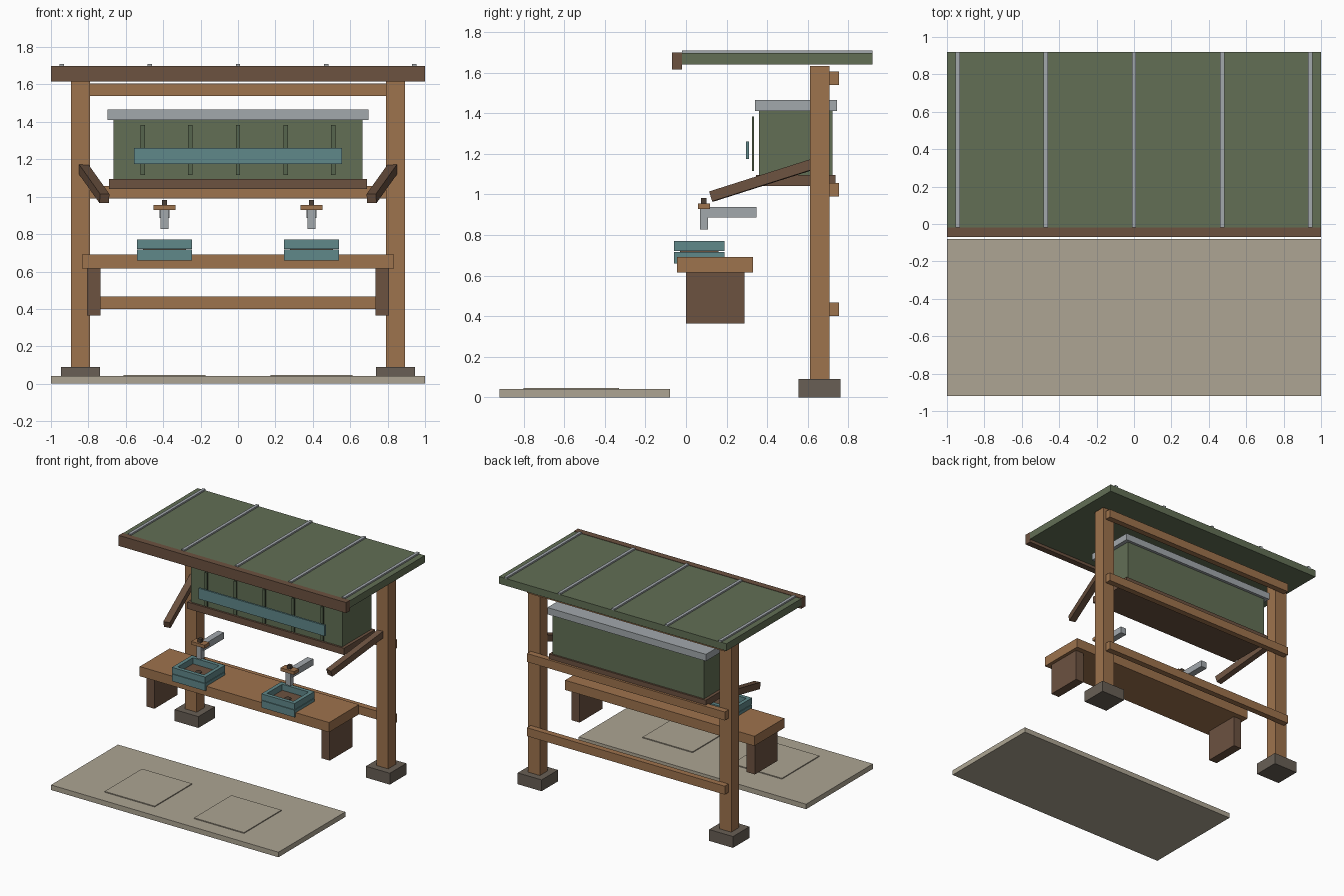
import bpy, bmesh, math
from mathutils import Vector, Matrix

if "Cube" in bpy.data.objects:
    bpy.data.objects.remove(bpy.data.objects["Cube"])


def material(name, r, g, b):
    def lin(c):
        c /= 255
        return c / 12.92 if c <= 0.04045 else ((c + 0.055) / 1.055) ** 2.4
    m = bpy.data.materials.new(name)
    m.diffuse_color = (lin(r), lin(g), lin(b), 1)
    m.use_nodes = True
    m.node_tree.nodes["Principled BSDF"].inputs["Base Color"].default_value = m.diffuse_color
    return m


WOOD = material("warm wood", 158, 115, 77)
DARK = material("dark wood", 108, 82, 64)
GREEN = material("moss green", 98, 111, 85)
DEEP = material("deep green", 86, 101, 77)
METAL = material("grey metal", 162, 168, 172)
TEAL = material("teal", 96, 136, 138)
STONE = material("foot stone", 104, 95, 85)
PAVING = material("beige paving", 173, 165, 147)
BLACK = material("drain brown", 76, 64, 54)


def finish(name, bm, mat):
    me = bpy.data.meshes.new(name)
    bm.to_mesh(me)
    bm.free()
    me.materials.append(mat)
    ob = bpy.data.objects.new(name, me)
    bpy.context.collection.objects.link(ob)
    return ob


def boxes(name, mat, *ranges):
    """One object made of boxes, each given as x0, x1, y0, y1, z0, z1."""
    bm = bmesh.new()
    for x0, x1, y0, y1, z0, z1 in ranges:
        mtx = Matrix.Translation(((x0 + x1) / 2, (y0 + y1) / 2, (z0 + z1) / 2))
        mtx = mtx @ Matrix.Diagonal((x1 - x0, y1 - y0, z1 - z0, 1))
        bmesh.ops.create_cube(bm, size=1, matrix=mtx)
    return finish(name, bm, mat)


def beam(name, mat, a, b, size):
    """Square beam between two points."""
    a, b = Vector(a), Vector(b)
    axis = (b - a).normalized()
    side = axis.cross(Vector((0, 0, 1))).normalized()
    up = side.cross(axis)
    rot = Matrix((side, axis, up)).transposed().to_4x4()
    mtx = Matrix.Translation((a + b) / 2) @ rot
    mtx = mtx @ Matrix.Diagonal((size, (b - a).length, size, 1))
    bm = bmesh.new()
    bmesh.ops.create_cube(bm, size=1, matrix=mtx)
    return finish(name, bm, mat)


def ring(cx, hw, y0, y1, z0, z1, t):
    """Four wall boxes of a rectangular frame."""
    return [(cx - hw, cx + hw, y0, y0 + t, z0, z1),
            (cx - hw, cx + hw, y1 - t, y1, z0, z1),
            (cx - hw, cx - hw + t, y0 + t, y1 - t, z0, z1),
            (cx + hw - t, cx + hw, y0 + t, y1 - t, z0, z1)]


# Paved slab in front
boxes("paving_slab", PAVING, (-1, 1, -0.92, -0.08, 0, 0.04))

# Roof with fascia and seams
boxes("roof_panel", GREEN, (-1, 1, -0.02, 0.92, 1.64, 1.697))
boxes("roof_fascia", DARK, (-1, 1, -0.07, -0.02, 1.616, 1.70))
boxes("roof_seams", METAL, *[(x - 0.012, x + 0.012, -0.02, 0.92, 1.69, 1.709)
                             for x in (-0.942, -0.471, 0, 0.471, 0.942)])

# Back rails
for name, z in (("lower_rail", 0.40), ("middle_rail", 0.99), ("upper_rail", 1.538)):
    boxes(name, WOOD, (-0.87, 0.87, 0.708, 0.755, z, z + 0.067))

# Water cabinet
boxes("cabinet_body", GREEN, (-0.666, 0.666, 0.36, 0.723, 1.09, 1.412))
boxes("cabinet_lid", METAL, (-0.697, 0.697, 0.34, 0.745, 1.411, 1.465))
boxes("cabinet_base", DARK, (-0.69, 0.69, 0.345, 0.737, 1.042, 1.095))
boxes("cabinet_battens", DEEP, *[(x - 0.012, x + 0.012, 0.324, 0.336, 1.115, 1.383)
                                 for x in (-0.51, -0.254, 0, 0.254, 0.51)])
boxes("cabinet_band", TEAL, (-0.555, 0.555, 0.295, 0.31, 1.174, 1.26))

# Bench top
boxes("bench_top", WOOD, (-0.833, 0.833, -0.045, 0.33, 0.615, 0.692))

# Parts repeated on each side
for side, s in (("left", -1), ("right", 1)):
    px, lx, cx = 0.842 * s, 0.771 * s, 0.393 * s
    boxes(side + "_post", WOOD, (px - 0.052, px + 0.052, 0.61, 0.708, 0.01, 1.633))
    boxes(side + "_foot", STONE, (px - 0.105, px + 0.105, 0.555, 0.762, 0, 0.09))
    beam(side + "_brace", DARK, (0.828 * s, 0.63, 1.15),
         (0.714 * s, 0.127, 0.99), 0.051)
    boxes(side + "_bench_leg", DARK, (lx - 0.036, lx + 0.036, 0, 0.287, 0.365, 0.616))
    boxes(side + "_paving_mat", PAVING,
          (cx - 0.22, cx + 0.22, -0.80, -0.33, 0.04, 0.047))

    # Wash basin: two stacked frames, floor and drain
    boxes(side + "_basin_frame", TEAL,
          *ring(cx, 0.146, -0.06, 0.19, 0.66, 0.717, 0.03),
          *ring(cx, 0.146, -0.06, 0.19, 0.721, 0.77, 0.03))
    boxes(side + "_basin_floor", DARK, (cx - 0.116, cx + 0.116, -0.03, 0.16, 0.69, 0.722))
    bm = bmesh.new()
    bmesh.ops.create_cone(bm, cap_ends=True, segments=12, radius1=0.025, radius2=0.025,
                          depth=0.006, matrix=Matrix.Translation((cx, 0.065, 0.724)))
    finish(side + "_drain", bm, BLACK)

    # Tap: pipe, spout, handle and knob
    boxes(side + "_tap_pipe", METAL, (cx - 0.026, cx + 0.026, 0.09, 0.347, 0.887, 0.938))
    boxes(side + "_tap_spout", METAL, (cx - 0.021, cx + 0.021, 0.068, 0.108, 0.827, 0.93))
    boxes(side + "_tap_handle", WOOD, (cx - 0.059, cx + 0.059, 0.058, 0.119, 0.929, 0.955))
    boxes(side + "_tap_knob", BLACK, (cx - 0.014, cx + 0.014, 0.075, 0.102, 0.954, 0.983))
